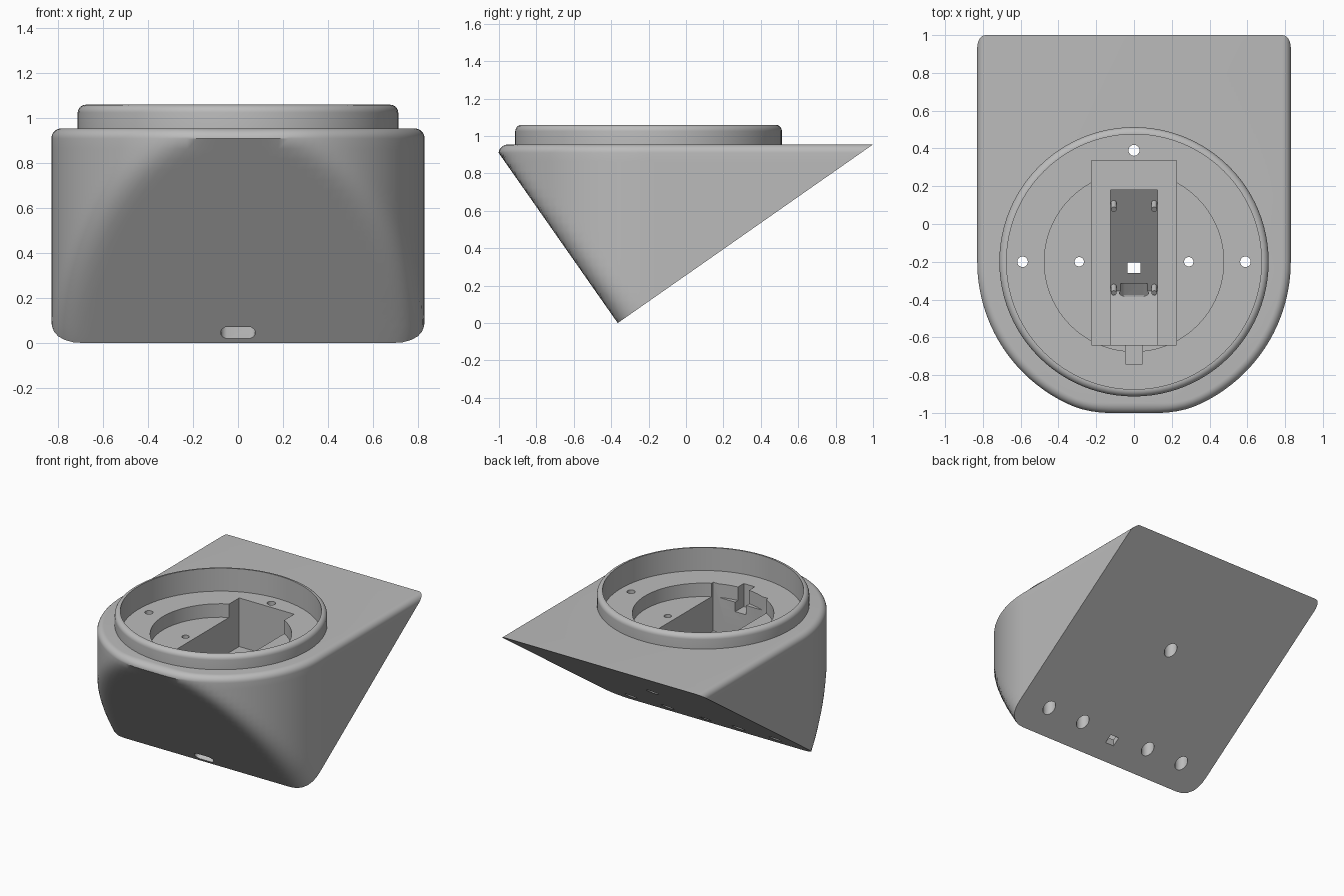
import bpy, bmesh, math
from mathutils import Vector

if "Cube" in bpy.data.objects:
    bpy.data.objects.remove(bpy.data.objects["Cube"])

gray = bpy.data.materials.new("light_gray")
gray.use_nodes = True
color = (0.5, 0.5, 0.5, 1)
gray.diffuse_color = color
gray.node_tree.nodes["Principled BSDF"].inputs["Base Color"].default_value = color

X, Y, Z = Vector((1, 0, 0)), Vector((0, 1, 0)), Vector((0, 0, 1))
R, CY, TOP, TIP = 0.83, -0.2, 0.955, -0.365       # outline radius, centre, top, lower edge
EDGE, RIM = 0.14, 0.045                           # fillet radii
ALONG = Vector((0, 1 - TIP, TOP)).normalized()    # up the rear slope
FRONT = -ALONG                                    # front face normal
REAR = Vector((0, ALONG.z, -ALONG.y))             # rear face normal
CORNER = Vector((0, TIP, 0))


def make(name, bm):
    bmesh.ops.recalc_face_normals(bm, faces=bm.faces[:])
    mesh = bpy.data.meshes.new(name)
    bm.to_mesh(mesh)
    bm.free()
    ob = bpy.data.objects.new(name, mesh)
    bpy.context.collection.objects.link(ob)
    mesh.materials.append(gray)
    return ob


def prism(name, pts, origin, u, v, w):
    """Extrude a 2D outline in the u/v plane along w."""
    bm = bmesh.new()
    a = [bm.verts.new(origin + u * p + v * q) for p, q in pts]
    b = [bm.verts.new(t.co + w) for t in a]
    bm.faces.new(a)
    bm.faces.new(b)
    for i in range(len(a)):
        j = (i + 1) % len(a)
        bm.faces.new((a[i], a[j], b[j], b[i]))
    return make(name, bm)


def circle(r, n):
    return [(r * math.cos(math.tau * i / n), r * math.sin(math.tau * i / n)) for i in range(n)]


def cylinder(name, x, y, r, z0, z1, n=24):
    return prism(name, circle(r, n), Vector((x, y, z0)), X, Y, Z * (z1 - z0))


def box(name, x, y0, y1, z0, z1):
    return prism(name, [(-x, y0), (x, y0), (x, y1), (-x, y1)], Z * z0, X, Y, Z * (z1 - z0))


def smooth(ob):
    bpy.ops.object.select_all(action='DESELECT')
    ob.select_set(True)
    bpy.context.view_layer.objects.active = ob
    bpy.ops.object.shade_smooth_by_angle(angle=math.radians(30))


def cut(ob, cutter):
    cutter.hide_render = True
    mod = ob.modifiers.new("cut", 'BOOLEAN')
    mod.operation = 'DIFFERENCE'
    mod.solver = 'EXACT'
    mod.object = cutter
    bpy.context.view_layer.objects.active = ob
    bpy.ops.object.modifier_apply(modifier=mod.name)
    bpy.data.objects.remove(cutter)


def body_distance(x, y, z):
    """Rounded-front wall blended with the sloping front face."""
    qy = min(y - CY, 0)
    d = max(math.hypot(x, qy), 1e-6)
    wall = d - R
    face = (Vector((x, y, z)) - CORNER).dot(FRONT)
    g = qy / d * FRONT.y
    a, b = wall + EDGE, face + EDGE
    if a > g * b and b > g * a:
        blend = math.sqrt((a * a + b * b - 2 * g * a * b) / (1 - g * g)) - EDGE
    else:
        blend = max(wall, face)
    return max(blend, y - 1.3)


# Body: stacked outlines, then sliced by the rear slope
levels = [(-0.2 + (TOP - RIM + 0.2) * i / 24, 0) for i in range(25)]
for i in range(1, 8):
    t = math.pi / 2 * i / 7
    levels.append((TOP - RIM + RIM * math.sin(t), RIM * (1 - math.cos(t))))
N = 180
bm = bmesh.new()
rings = []
for z, inset in levels:
    ring = []
    for i in range(N):
        t = math.tau * i / N
        dx, dy = math.cos(t), math.sin(t)
        lo, hi = 0, 2.5
        for _ in range(32):
            m = (lo + hi) / 2
            if body_distance(dx * m, 0.3 + dy * m, min(z, TOP - RIM)) + inset < 0:
                lo = m
            else:
                hi = m
        ring.append(bm.verts.new((dx * lo, 0.3 + dy * lo, z)))
    rings.append(ring)
for a, b in zip(rings, rings[1:]):
    for i in range(N):
        j = (i + 1) % N
        bm.faces.new((a[i], a[j], b[j], b[i]))
bm.faces.new(rings[0])
bm.faces.new(rings[-1])
res = bmesh.ops.bisect_plane(bm, geom=bm.verts[:] + bm.edges[:] + bm.faces[:], dist=1e-5,
                             plane_co=CORNER, plane_no=REAR, clear_outer=True)
bmesh.ops.holes_fill(bm, edges=[e for e in bm.edges if e.is_boundary], sides=0)
body = make("body", bm)

# Stepped round recess and rectangular slot
FLOOR, STEP, DECK = 0.89, 0.79, 0.53
cut(body, cylinder("recess", 0, CY, 0.675, FLOOR, 1.2, 96))
cut(body, cylinder("inner_recess", 0, CY, 0.475, STEP, 1.2, 72))
cut(body, box("slot", 0.225, -0.64, 0.335, DECK, 1.2))

# Board pocket: its floor and front wall follow the outer slopes
v = CORNER - (FRONT + REAR) * 0.04
slope = ALONG.z / ALONG.y
pocket = [(v.y, v.z), (0.18, v.z + (0.18 - v.y) * slope), (0.18, 0.6),
          (-0.64, 0.6), (-0.64, v.z + (v.y + 0.64) / slope)]
cut(body, prism("pocket", pocket, X * -0.125, Y, Z, X * 0.25))

# Cable notch and connector opening
cut(body, box("cable_notch", 0.045, -0.74, -0.6, 0.72, 1.2))
stadium = []
for i in range(24):
    t = math.tau * (i + 0.5) / 24
    stadium.append((math.copysign(0.045, math.cos(t)) + 0.032 * math.cos(t), 0.032 * math.sin(t)))
port = CORNER - REAR * 0.056
cut(body, prism("port", stadium, port + FRONT * 0.03, X, -REAR, -FRONT * 0.12))

# Vertical screw holes with wider openings underneath
for x, y, r in [(-0.59, CY, 0.028), (0.59, CY, 0.028), (-0.29, CY, 0.025),
                (0.29, CY, 0.025), (0, 0.39, 0.029)]:
    cut(body, cylinder("screw_hole", x, y, r, -0.5, 1.2))
    cut(body, cylinder("screw_seat", x, y, 0.044, -0.5, (y - TIP) * slope + 0.09))
cut(body, box("button_hole", 0.035, -0.26, -0.205, -0.5, 0.4))
smooth(body)

# Raised rim with rounded outer edge
profile = [(0.713, TOP)]
for i in range(9):
    t = math.pi / 2 * i / 8
    profile.append((0.678 + 0.035 * math.cos(t), 1.025 + 0.035 * math.sin(t)))
profile += [(0.675, 1.06), (0.675, TOP)]
bm = bmesh.new()
vs = [bm.verts.new((r, 0, z)) for r, z in profile]
es = [bm.edges.new(p) for p in zip(vs, vs[1:])]
bmesh.ops.spin(bm, geom=vs + es, cent=(0, 0, 0), axis=Z, angle=math.tau,
               steps=96, use_merge=True)
bmesh.ops.remove_doubles(bm, verts=bm.verts[:], dist=1e-5)
bmesh.ops.translate(bm, verts=bm.verts[:], vec=(0, CY, 0))
rim = make("rim", bm)
smooth(rim)

# Four small mounting posts on the pocket floor
for x in (-0.107, 0.107):
    for d in (0.03, 0.57):
        base = v + ALONG * d + X * x + REAR * 0.01
        smooth(prism("mounting_post", circle(0.015, 16), base, X, ALONG, -REAR * 0.07))
